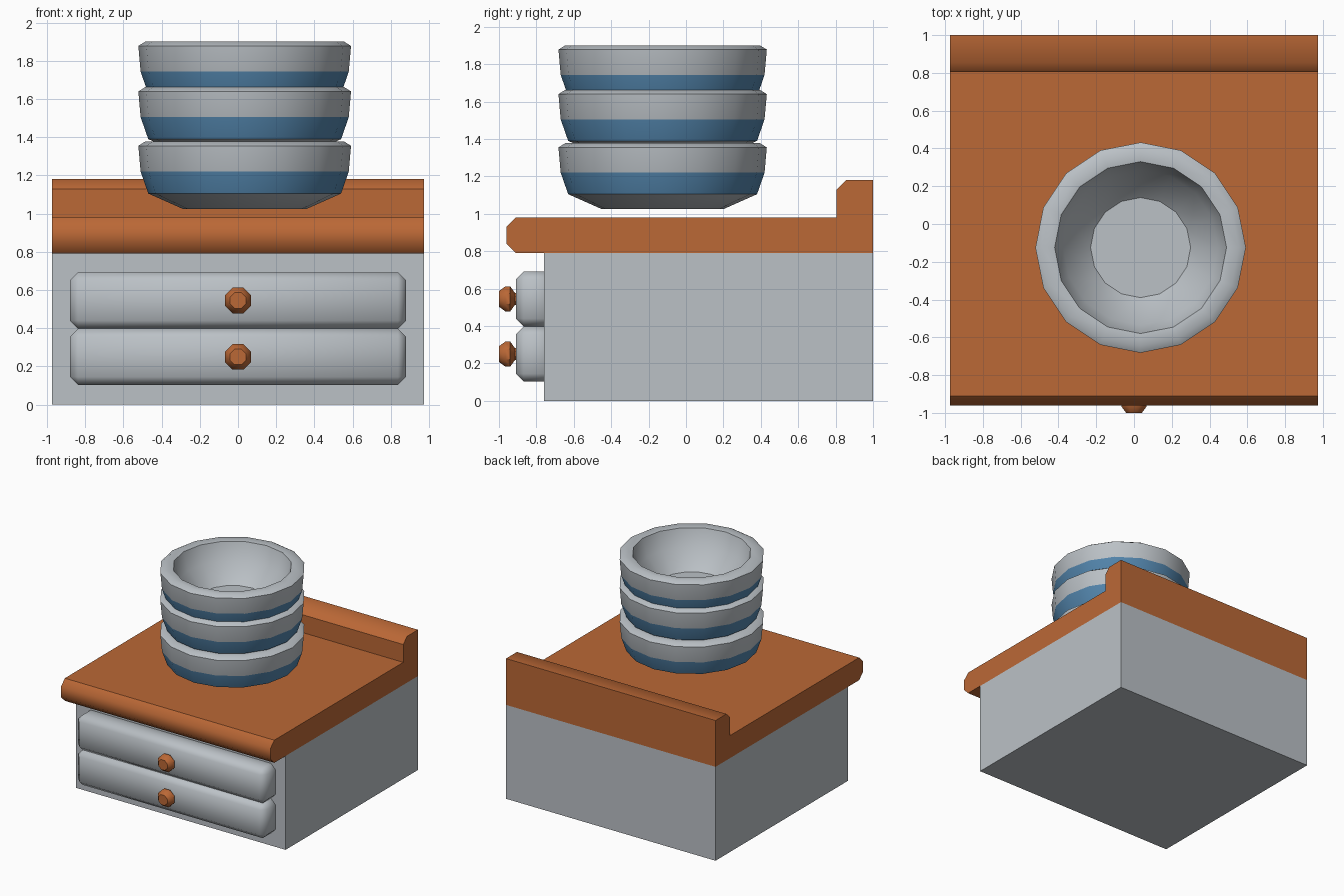
import bpy, bmesh, math
from mathutils import Matrix

if "Cube" in bpy.data.objects:
    bpy.data.objects.remove(bpy.data.objects["Cube"])


def srgb(r, g, b):
    def lin(v):
        v /= 255
        return v / 12.92 if v <= 0.04045 else ((v + 0.055) / 1.055) ** 2.4
    return (lin(r), lin(g), lin(b), 1)


def material(name, rgb):
    m = bpy.data.materials.new(name)
    m.diffuse_color = srgb(*rgb)
    m.use_nodes = True
    m.node_tree.nodes["Principled BSDF"].inputs["Base Color"].default_value = m.diffuse_color
    return m


GREY = material("pale grey", (187, 193, 198))
WOOD = material("warm wood", (187, 104, 54))
BLUE = material("blue glaze", (82, 132, 171))


def finish(bm, name, mats, angle=None):
    bmesh.ops.recalc_face_normals(bm, faces=bm.faces)
    me = bpy.data.meshes.new(name)
    bm.to_mesh(me)
    bm.free()
    ob = bpy.data.objects.new(name, me)
    bpy.context.collection.objects.link(ob)
    for m in mats:
        me.materials.append(m)
    if angle:
        bpy.ops.object.select_all(action='DESELECT')
        ob.select_set(True)
        bpy.context.view_layer.objects.active = ob
        bpy.ops.object.shade_smooth_by_angle(angle=math.radians(angle))
    return ob


def box(lo, hi, name, mat, bevel=0, angle=None):
    bm = bmesh.new()
    bmesh.ops.create_cube(bm, size=1)
    for v in bm.verts:
        v.co = [(a + b) / 2 + c * (b - a) for a, b, c in zip(lo, hi, v.co)]
    if bevel:
        bmesh.ops.bevel(bm, geom=bm.edges[:], offset=bevel, segments=1,
                        affect='EDGES', profile=0.5)
    return finish(bm, name, [mat], angle)


def lathe(profile, sides, name, mats, matrix, angle, turn=0, band=None):
    """Revolve (radius, height) points around z, cap both ends."""
    bm = bmesh.new()
    rings = []
    for r, z in profile:
        rings.append([bm.verts.new((r * math.cos(a), r * math.sin(a), z))
                      for a in (turn + 2 * math.pi * i / sides for i in range(sides))])
    for k, (lower, upper) in enumerate(zip(rings, rings[1:])):
        for i in range(sides):
            j = (i + 1) % sides
            f = bm.faces.new((lower[i], lower[j], upper[j], upper[i]))
            f.material_index = 1 if k == band else 0
    bm.faces.new(rings[0][::-1])
    bm.faces.new(rings[-1])
    bm.transform(matrix)
    return finish(bm, name, mats, angle)


# Cabinet body
box((-0.975, -0.76, 0), (0.975, 1, 0.79), "cabinet", GREY)

# Countertop with rounded front and raised back ledge, extruded along x
outline = [(1, 0.79), (-0.91, 0.79), (-0.96, 0.84), (-0.96, 0.93), (-0.91, 0.98),
           (0.805, 0.98), (0.805, 1.13), (0.855, 1.18), (1, 1.18)]
bm = bmesh.new()
face = bm.faces.new([bm.verts.new((-0.975, y, z)) for y, z in outline])
ext = bmesh.ops.extrude_face_region(bm, geom=[face])
for v in ext["geom"]:
    if isinstance(v, bmesh.types.BMVert):
        v.co.x = 0.975
top = finish(bm, "countertop", [WOOD], 50)
for e in top.data.edges:
    a, b = (top.data.vertices[i].co for i in e.vertices)
    along_x = abs(a.x - b.x) > 1
    soft = a.y < -0.95 or (abs(a.y - 0.855) < 0.01 and a.z > 1.15)
    e.use_edge_sharp = not (along_x and soft)

# Drawers and their knobs
knob = [(0.035, -0.01), (0.035, 0.005), (0.073, 0.03), (0.073, 0.055), (0.045, 0.09)]
for label, z in (("lower", 0.25), ("upper", 0.545)):
    box((-0.88, -0.91, z - 0.147), (0.88, -0.70, z + 0.147),
        label + "_drawer", GREY, 0.042, 50)
    place = Matrix.Translation((0, -0.91, z)) @ Matrix.Rotation(math.pi / 2, 4, 'X')
    lathe(knob, 8, label + "_knob", [WOOD], place, 40, math.pi / 8)

# Stack of three bowls, each with a blue band
bowl = [(0.325, 0), (0.505, 0.08), (0.545, 0.195), (0.557, 0.33), (0.52, 0.353),
        (0.455, 0.345), (0.41, 0.20), (0.265, 0.06)]
for label, z in (("bottom", 1.025), ("middle", 1.31), ("top", 1.548)):
    lathe(bowl, 16, label + "_bowl", [GREY, BLUE],
          Matrix.Translation((0.035, -0.125, z)), 40, 0, band=1)
